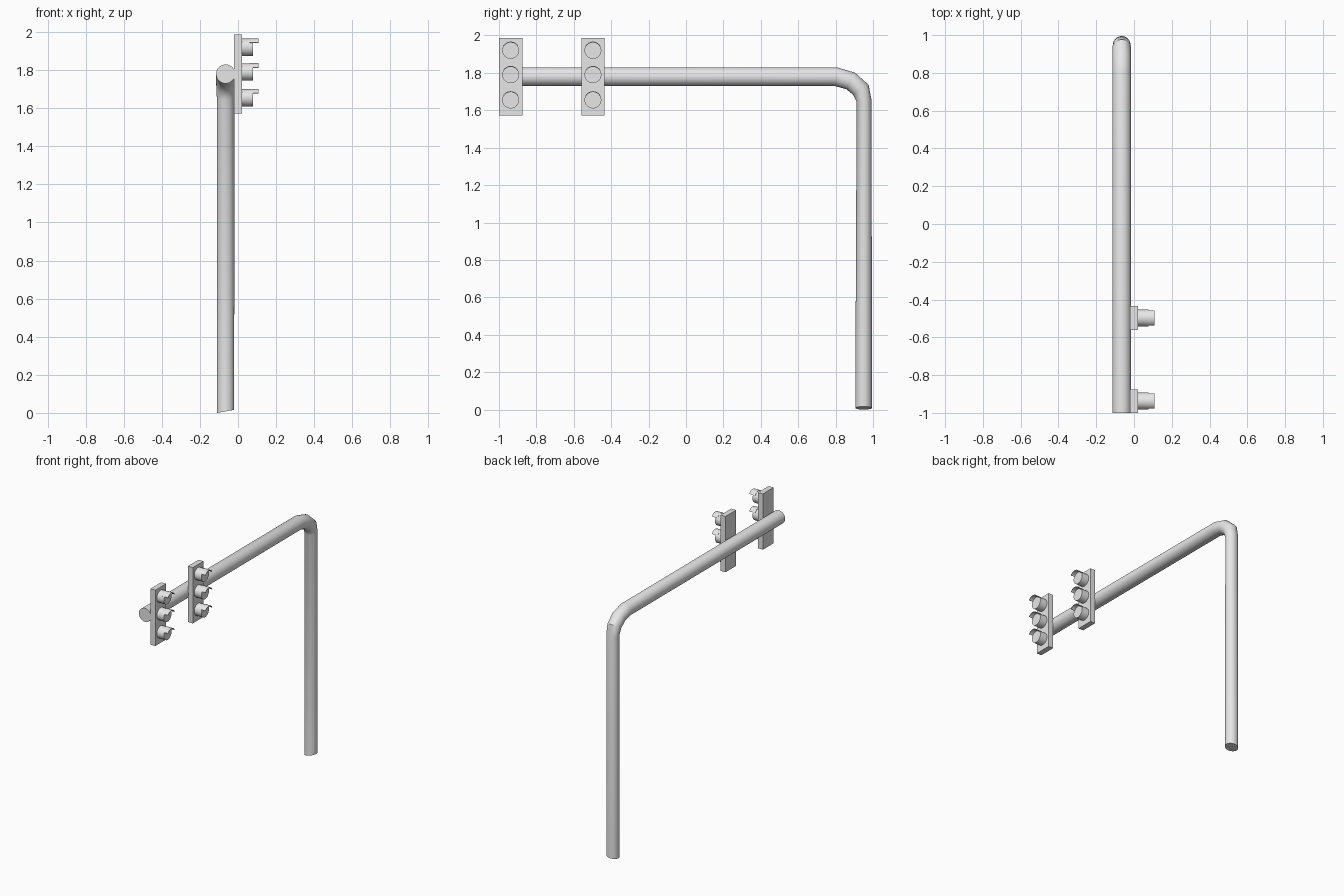
import bpy, bmesh
from math import sin, cos, pi, radians
from mathutils import Vector, Matrix

cube = bpy.data.objects.get("Cube")
if cube:
    bpy.data.objects.remove(cube, do_unlink=True)

grey = bpy.data.materials.new("light grey")
grey.use_nodes = True
grey.diffuse_color = (0.8, 0.8, 0.8, 1)
grey.node_tree.nodes["Principled BSDF"].inputs["Base Color"].default_value = (0.8, 0.8, 0.8, 1)


def finish(bm, name, smooth=True):
    bmesh.ops.recalc_face_normals(bm, faces=bm.faces)
    mesh = bpy.data.meshes.new(name)
    bm.to_mesh(mesh)
    bm.free()
    mesh.materials.append(grey)
    obj = bpy.data.objects.new(name, mesh)
    bpy.context.collection.objects.link(obj)
    if smooth:
        bpy.ops.object.select_all(action='DESELECT')
        obj.select_set(True)
        bpy.context.view_layer.objects.active = obj
        bpy.ops.object.shade_smooth_by_angle(angle=radians(30))
    return obj


def bridge(bm, rings, closed=True):
    for a, b in zip(rings, rings[1:]):
        n = len(a)
        for i in range(n if closed else n - 1):
            j = (i + 1) % n
            bm.faces.new((a[i], a[j], b[j], b[i]))


# Bent pole and arm: rings along a path of (y, z, in-plane radius, x radius)
POLE_X, SIDES = -0.065, 32
path = [(-1, 1.78, 0.05, 0.05), (0.8, 1.78, 0.05, 0.05), (0.88, 1.757, 0.05, 0.05),
        (0.935, 1.71, 0.049, 0.049), (0.952, 1.65, 0.04, 0.046), (0.95, 0.01, 0.045, 0.045)]
bm = bmesh.new()
rings = []
for k, (y, z, r, rx) in enumerate(path):
    here = Vector((0, y, z))
    before, after = path[max(k - 1, 0)], path[min(k + 1, len(path) - 1)]
    tangent = Vector((0, 0, 0))
    if k > 0:
        tangent += (here - Vector((0, before[0], before[1]))).normalized()
    if k < len(path) - 1:
        tangent += (Vector((0, after[0], after[1])) - here).normalized()
    tangent.normalize()
    normal = Vector((0, -tangent.z, tangent.y))
    ring = []
    for i in range(SIDES):
        t = 2 * pi * i / SIDES
        p = here + normal * r * cos(t) + Vector((POLE_X + rx * sin(t), 0, 0))
        if k == len(path) - 1:          # slightly slanted foot
            p.z = 0.008 + 0.008 * sin(t)
        ring.append(bm.verts.new(p))
    rings.append(ring)
bridge(bm, rings)
bm.faces.new(rings[0])
bm.faces.new(rings[-1])
finish(bm, "pole_and_arm")


def backplate(name, y):
    bm = bmesh.new()
    size = Matrix.Diagonal((0.04, 0.125, 0.415, 1))
    bmesh.ops.create_cube(bm, size=1, matrix=Matrix.Translation((0, y, 1.78)) @ size)
    finish(bm, name, smooth=False)


def lamp(name, y, z):
    bm = bmesh.new()
    place = Matrix.Translation((0.048, y, z)) @ Matrix.Rotation(pi / 2, 4, 'Y')
    bmesh.ops.create_cone(bm, cap_ends=True, segments=32, radius1=0.045, radius2=0.045,
                          depth=0.06, matrix=place)
    finish(bm, name)


# Visor: thin curved hood over the top of a lamp
def visor(name, y, z):
    bm = bmesh.new()
    rings = []
    for x, r in ((0.06, 0.047), (0.108, 0.047), (0.108, 0.042), (0.06, 0.042)):
        angles = [radians(-58 + 116 * i / 12) for i in range(13)]
        rings.append([bm.verts.new((x, y + r * sin(a), z + r * cos(a))) for a in angles])
    bridge(bm, rings + rings[:1], closed=False)
    for end in (0, -1):
        bm.faces.new([ring[end] for ring in rings])
    finish(bm, name)


for place, y in (("outer", -0.9375), ("inner", -0.4975)):
    backplate(place + "_signal_plate", y)
    for level, z in (("top", 1.92), ("middle", 1.79), ("bottom", 1.655)):
        lamp(f"{place}_{level}_lamp", y, z)
        visor(f"{place}_{level}_visor", y, z)
